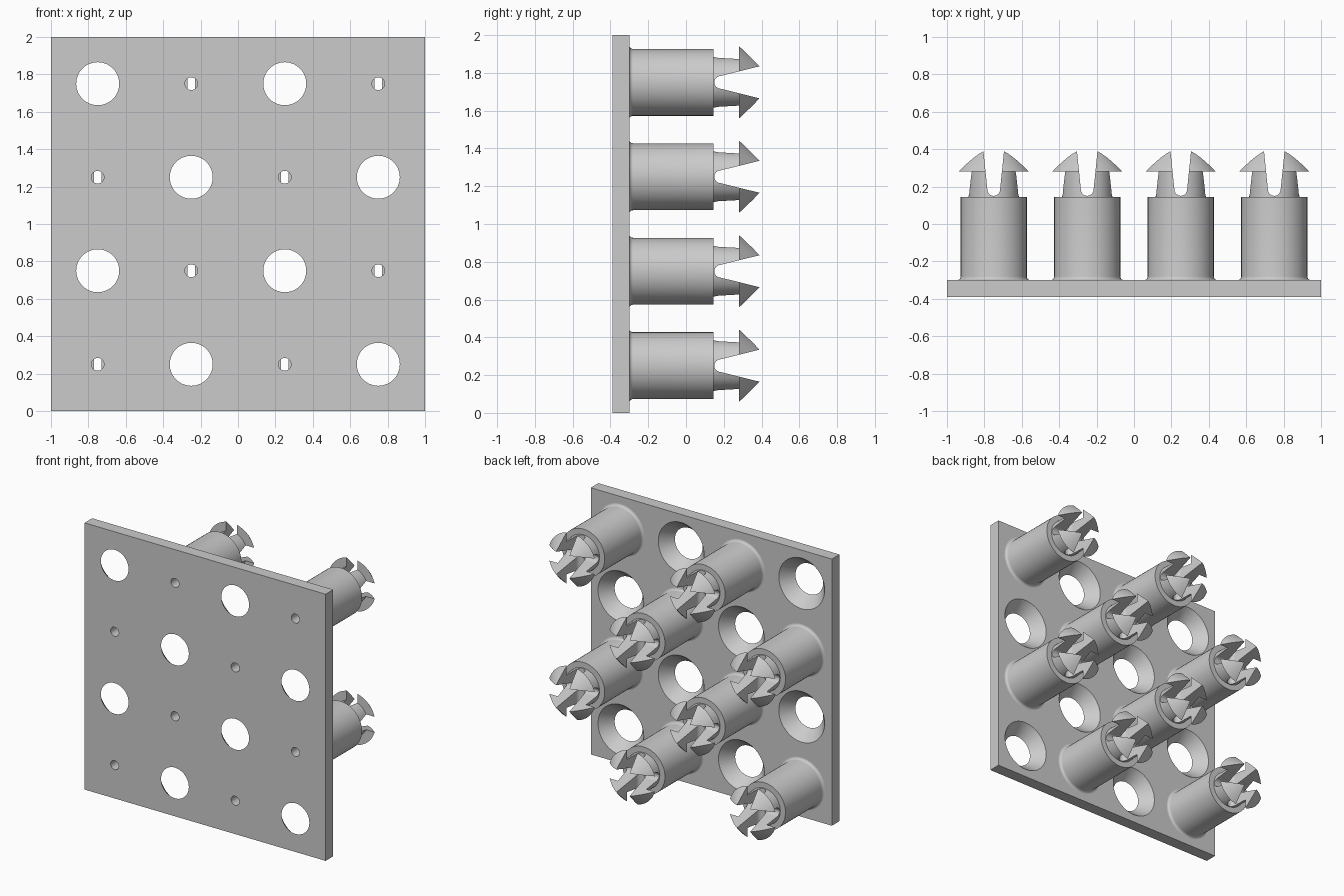
import bpy, bmesh, math
from mathutils import Matrix

cube = bpy.data.objects.get("Cube")
if cube:
    bpy.data.objects.remove(cube, do_unlink=True)

grey = bpy.data.materials.new("plain grey")
grey.use_nodes = True
tone = (0.6, 0.6, 0.6, 1)
grey.diffuse_color = tone
grey.node_tree.nodes["Principled BSDF"].inputs["Base Color"].default_value = tone


def add_object(name, bm):
    bmesh.ops.recalc_face_normals(bm, faces=bm.faces[:])
    mesh = bpy.data.meshes.new(name)
    bm.to_mesh(mesh)
    bm.free()
    mesh.materials.append(grey)
    ob = bpy.data.objects.new(name, mesh)
    bpy.context.collection.objects.link(ob)
    return ob


def lathe(bm, profile, sides, x=0, z=0):
    """Solid of revolution about the y axis from (radius, y) points."""
    rings = []
    for r, y in profile:
        angles = [2 * math.pi * i / sides for i in range(sides)]
        rings.append([bm.verts.new((x + r * math.cos(a), y, z + r * math.sin(a))) for a in angles])
    for a, b in zip(rings, rings[1:]):
        for i in range(sides):
            j = (i + 1) % sides
            bm.faces.new((a[i], a[j], b[j], b[i]))
    bm.faces.new(rings[0])
    bm.faces.new(rings[-1])


def prism(bm, outline, half_depth, turn=0):
    """Extrude an (x, y) outline along z, then turn it about y."""
    face = bm.faces.new([bm.verts.new((x, y, -half_depth)) for x, y in outline])
    ext = bmesh.ops.extrude_face_region(bm, geom=[face])["geom"]
    moved = [v for v in ext if isinstance(v, bmesh.types.BMVert)]
    bmesh.ops.translate(bm, verts=moved, vec=(0, 0, 2 * half_depth))
    bmesh.ops.rotate(bm, verts=list(face.verts) + moved,
                     matrix=Matrix.Rotation(turn, 3, 'Y'))


def slot(tip, bottom=0.15, half=0.034, end=0.39):
    """Tapered slot outline with a rounded bottom."""
    arc = [math.pi * (1 + i / 8) for i in range(9)]
    pts = [(half * math.cos(a), bottom + half * (1 + math.sin(a))) for a in arc]
    over = 0.05
    wide = tip + (tip - half) * over / (end - bottom - half)
    return pts + [(wide, end + over), (-wide, end + over)]


def cut(ob, cutters):
    for c in cutters:
        m = ob.modifiers.new("cut", 'BOOLEAN')
        m.operation, m.solver, m.object = 'DIFFERENCE', 'EXACT', c
    bpy.context.view_layer.update()
    result = bpy.data.meshes.new_from_object(ob.evaluated_get(bpy.context.evaluated_depsgraph_get()))
    ob.modifiers.clear()
    ob.data = result
    for c in cutters:
        bpy.data.objects.remove(c, do_unlink=True)


def smooth(ob):
    bpy.ops.object.select_all(action='DESELECT')
    ob.select_set(True)
    bpy.context.view_layer.objects.active = ob
    bpy.ops.object.shade_smooth_by_angle(angle=math.radians(30))


# Checkerboard of peg and hole positions
cells = [(col, row, -0.75 + col * 0.5, 0.25 + row * 0.5) for col in range(4) for row in range(4)]
peg_cells = [c for c in cells if (c[0] + c[1]) % 2 == 0]
hole_cells = [c for c in cells if (c[0] + c[1]) % 2 == 1]

# Flat plate with flared holes and small bores
bm = bmesh.new()
bmesh.ops.create_cube(bm, size=1, matrix=Matrix.Translation((0, -0.345, 1)) @ Matrix.Diagonal((2, 0.09, 2, 1)))
plate = add_object("back_plate", bm)
bm = bmesh.new()
slope = (0.19 - 0.115) / 0.09
for _, _, x, z in hole_cells:
    lathe(bm, [(0.115 - slope * 0.01, -0.4), (0.19 + slope * 0.01, -0.29)], 48, x, z)
for _, _, x, z in peg_cells:
    lathe(bm, [(0.034, -0.4), (0.034, -0.29)], 24, x, z)
cut(plate, [add_object("hole_cutter", bm)])
smooth(plate)

# Peg: flared foot, barrel, stem and barbed head
foot = []
for i in range(6):
    a = math.pi / 2 * i / 5
    foot.append((0.177 + 0.018 * (1 - math.sin(a)), -0.3 + 0.02 * (1 - math.cos(a))))
bm = bmesh.new()
lathe(bm, [(0.195, -0.305)] + foot + [(0.177, 0.145), (0.134, 0.145), (0.131, 0.28),
                                     (0.197, 0.28), (0.1, 0.39)], 48)
peg = add_object("snap_peg", bm)

# Bore with a narrow exit, and two crossed slots that split the head
bm = bmesh.new()
lathe(bm, [(0.034, -0.32), (0.034, 0.1)], 24)
bore = add_object("bore_cutter", bm)
bm = bmesh.new()
prism(bm, [(-0.02, 0.08), (0.02, 0.08), (0.02, 0.2), (-0.02, 0.2)], 0.034)
exit_slit = add_object("exit_cutter", bm)
bm = bmesh.new()
prism(bm, slot(0.055), 0.3)
slot_a = add_object("slot_cutter", bm)
bm = bmesh.new()
prism(bm, slot(0.085), 0.3, math.pi / 2)
slot_b = add_object("cross_slot_cutter", bm)
cut(peg, [bore, exit_slit, slot_a, slot_b])
smooth(peg)

# Repeat the peg over the plate
for n, (_, _, x, z) in enumerate(peg_cells):
    ob = peg if n == 0 else peg.copy()
    if n:
        bpy.context.collection.objects.link(ob)
        ob.name = f"snap_peg_{n + 1}"
    ob.location = (x, 0, z)
